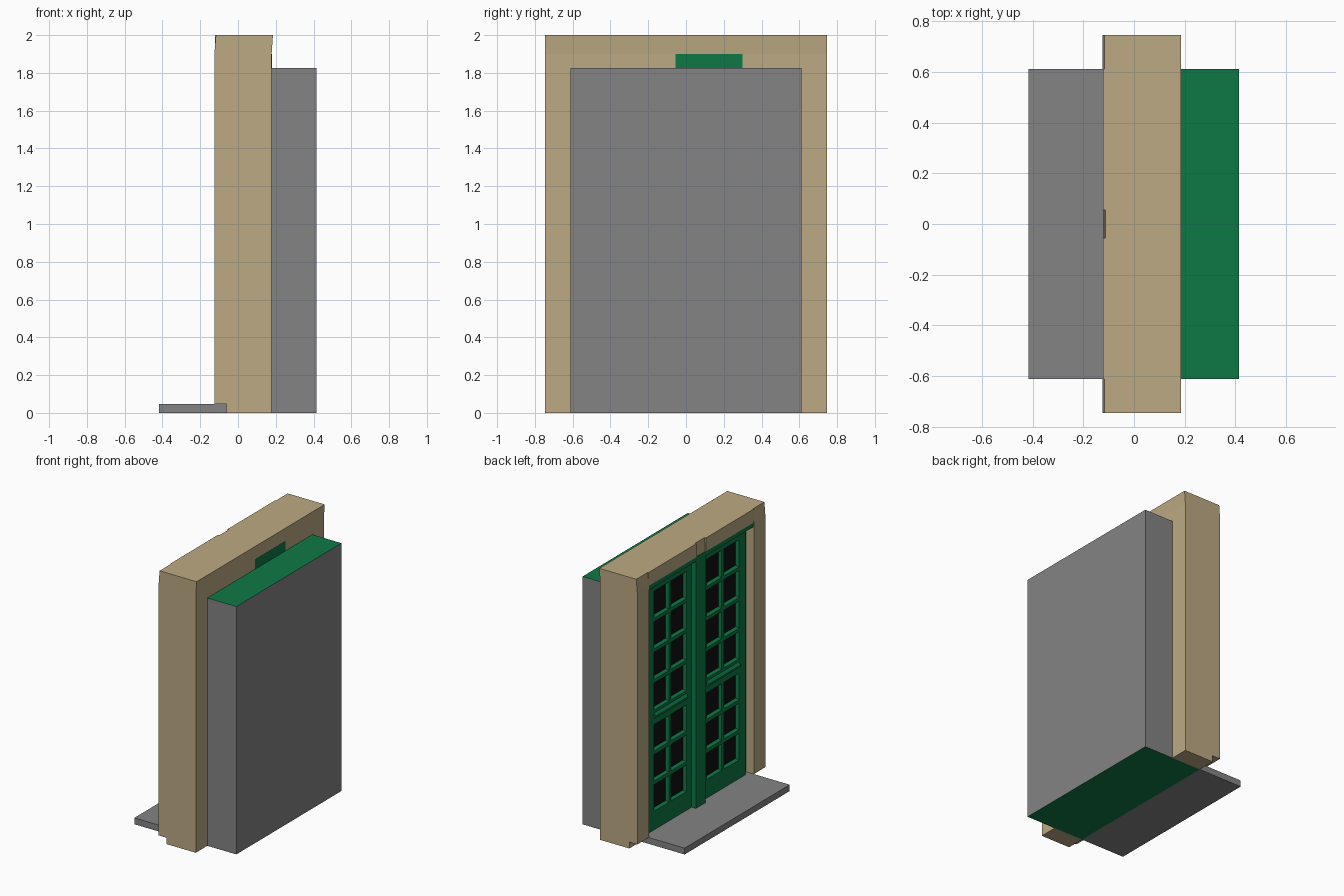
import bpy, bmesh

if "Cube" in bpy.data.objects:
    bpy.data.objects.remove(bpy.data.objects["Cube"])


def material(name, rgb):
    m = bpy.data.materials.new(name)
    m.diffuse_color = (*rgb, 1)
    m.use_nodes = True
    m.node_tree.nodes["Principled BSDF"].inputs["Base Color"].default_value = m.diffuse_color
    return m


GREEN = material("green_paint", (0.004, 0.19, 0.06))
STONE = material("sandstone", (0.50, 0.40, 0.225))
GREY = material("grey_stone", (0.23, 0.23, 0.23))
BLACK = material("dark_glass", (0.005, 0.005, 0.005))


def finish(bm, name, *mats):
    me = bpy.data.meshes.new(name)
    bm.to_mesh(me)
    bm.free()
    for m in mats:
        me.materials.append(m)
    ob = bpy.data.objects.new(name, me)
    bpy.context.collection.objects.link(ob)
    return ob


def extrude_y(name, profile, y0, y1, mat):
    """Solid from an (x, z) outline swept along y."""
    bm = bmesh.new()
    face = bm.faces.new([bm.verts.new((x, y0, z)) for x, z in profile])
    ext = bmesh.ops.extrude_face_region(bm, geom=[face])
    bmesh.ops.translate(bm, vec=(0, y1 - y0, 0),
                        verts=[v for v in ext["geom"] if isinstance(v, bmesh.types.BMVert)])
    bmesh.ops.recalc_face_normals(bm, faces=bm.faces)
    return finish(bm, name, mat)


def box(name, x0, x1, y0, y1, z0, z1, mat):
    return extrude_y(name, [(x0, z0), (x1, z0), (x1, z1), (x0, z1)], y0, y1, mat)


OPEN = 0.612      # half width of the opening
SIDE = 0.746      # half width of the surround
HEAD = 1.9        # underside of the lintel
STEP = 0.047      # step height
BACK = -0.06      # rear of the door leaves
FACE = -0.085     # front of the door leaves
LEAF = 0.572      # outer edge of a door leaf

# stone surround: jambs notched over the step, leaning lintel blocks, recessed keystone
jamb = [(BACK, 0), (0.178, 0), (0.178, HEAD), (0.185, 2), (-0.117, 2),
        (-0.125, HEAD), (-0.125, STEP), (BACK, STEP)]
lintel = [(-0.123, HEAD), (0.178, HEAD), (0.185, 2), (-0.123, 2)]
keystone = [(-0.118, HEAD), (0.178, HEAD), (0.185, 2), (-0.112, 2)]
for s, side in ((-1, "right"), (1, "left")):
    extrude_y("jamb_" + side, jamb, s * OPEN, s * SIDE, STONE)
    extrude_y("lintel_" + side, lintel, s * 0.055, s * OPEN, STONE)
extrude_y("keystone", keystone, -0.055, 0.055, STONE)
box("back_wall_strip", 0.15, 0.178, -OPEN, OPEN, 1.8, HEAD, STONE)
box("back_patch", 0.17, 0.179, -0.055, 0.30, 1.82, HEAD, GREEN)

# entrance step
box("step", -0.417, BACK, -OPEN, OPEN, 0, STEP, GREY)

# room box behind the doors: grey walls, green top and bottom
room = box("room_box", -0.02, 0.415, -OPEN, OPEN, 0, 1.827, GREY)
room.data.materials.append(GREEN)
for p in room.data.polygons:
    p.material_index = 1 if abs(p.normal.z) > 0.9 else 0
box("threshold", BACK, -0.02, -OPEN, OPEN, 0, STEP, GREEN)
box("door_frame", BACK, -0.03, -OPEN, OPEN, STEP, HEAD, GREEN)

# door leaves: a grid of rails and stiles with panes set back in bevelled frames
ys = [0.055, 0.118, 0.295, 0.319, 0.496, LEAF]
pane_rows = [(0.185 + i * 0.222, 0.38 + i * 0.222) for i in range(3)]
pane_rows += [(0.93 + i * 0.226, 1.13 + i * 0.226) for i in range(4)]
zs = [STEP] + [z for row in pane_rows for z in row] + [HEAD]


def door_leaf(name, s):
    bm = bmesh.new()
    grid = [[bm.verts.new((FACE, s * y, z)) for z in zs] for y in ys]
    panes = []
    for i in range(len(ys) - 1):
        for j in range(len(zs) - 1):
            f = bm.faces.new((grid[i][j], grid[i][j + 1], grid[i + 1][j + 1], grid[i + 1][j]))
            if i % 2 and j % 2:
                panes.append(f)
            f.normal_update()
            if f.normal.x > 0:
                f.normal_flip()
    bm.normal_update()
    rim = [e for e in bm.edges if e.is_boundary]
    bmesh.ops.inset_individual(bm, faces=panes, thickness=0.016, depth=-0.02)
    for f in panes:
        f.material_index = 1
    # leaf thickness round the outside
    ext = bmesh.ops.extrude_edge_only(bm, edges=rim)
    for v in ext["geom"]:
        if isinstance(v, bmesh.types.BMVert):
            v.co.x = BACK
    bmesh.ops.recalc_face_normals(bm, faces=bm.faces)
    if sum(f.normal.x for f in bm.faces) > 0:
        bmesh.ops.reverse_faces(bm, faces=bm.faces)
    finish(bm, name, GREEN, BLACK)


mid_rail = [(FACE, 0.865), (-0.095, 0.872), (-0.1, 0.89), (FACE, 0.91)]
for s, side in ((-1, "right"), (1, "left")):
    door_leaf("door_" + side, s)
    extrude_y("mid_rail_" + side, mid_rail, s * 0.118, s * 0.496, GREEN)

# centre post and head moulding under the lintel
box("centre_post", -0.119, BACK, -0.055, 0.055, STEP, HEAD, GREEN)
cornice = [(BACK, 1.855), (-0.1, 1.855), (-0.121, 1.868), (-0.121, HEAD), (BACK, HEAD)]
extrude_y("head_moulding", cornice, -OPEN, OPEN, GREEN)
